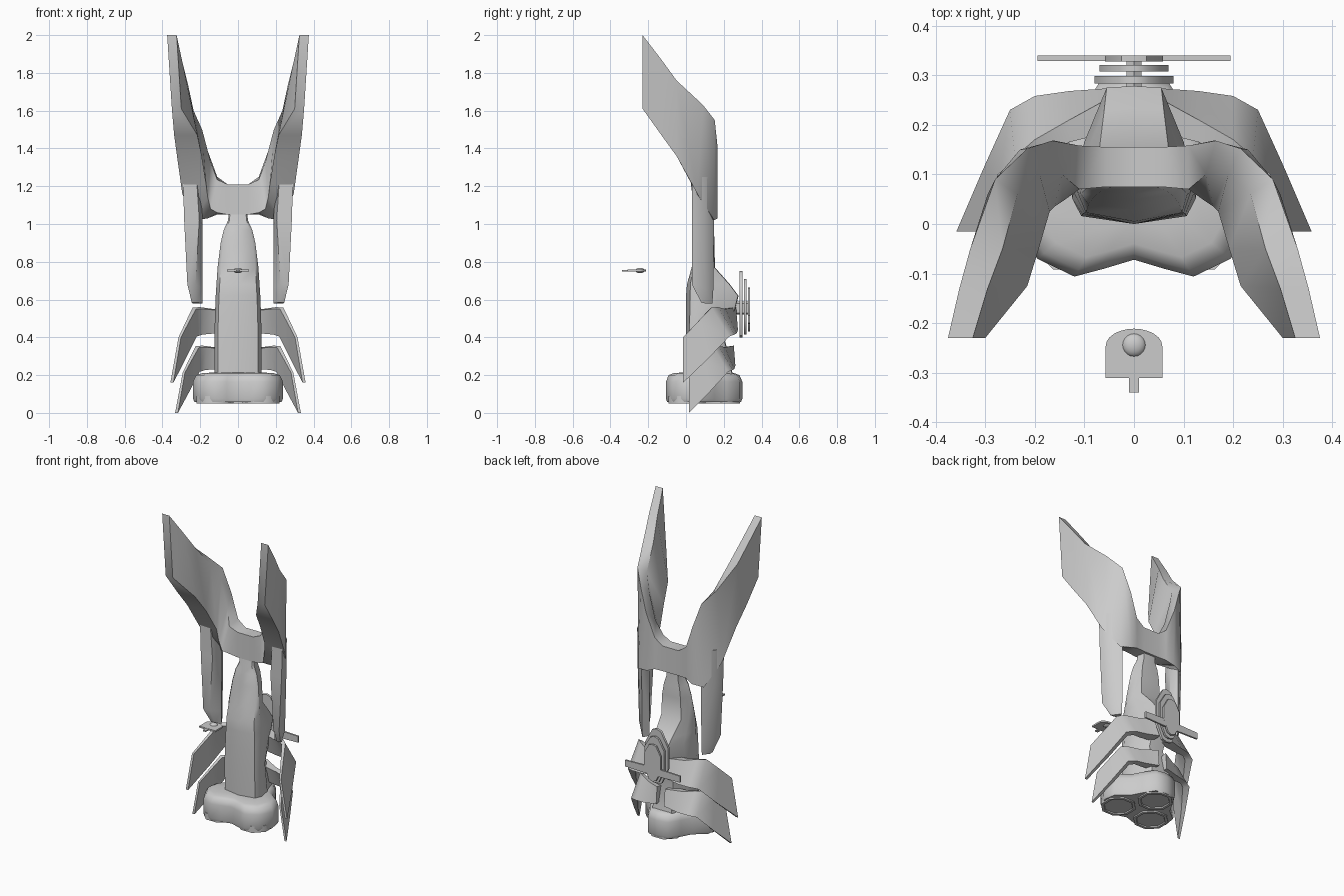
import bpy, bmesh, math

grey = bpy.data.materials.new("plain grey")
grey.diffuse_color = (0.6, 0.6, 0.6, 1)


def make(name, bm, mirror=False):
    bmesh.ops.recalc_face_normals(bm, faces=bm.faces)
    me = bpy.data.meshes.new(name)
    bm.to_mesh(me)
    bm.free()
    ob = bpy.data.objects.new(name, me)
    bpy.context.collection.objects.link(ob)
    me.materials.append(grey)
    if mirror:
        m = ob.modifiers.new("mirror", 'MIRROR')
        m.use_clip = True
    return ob


def loft(name, rings, mirror=False, cap_start=True, cap_end=True):
    bm = bmesh.new()
    vs = [[bm.verts.new(p) for p in r] for r in rings]
    n = len(rings[0])
    for a, b in zip(vs, vs[1:]):
        for i in range(n):
            j = (i + 1) % n
            bm.faces.new((a[i], a[j], b[j], b[i]))
    if cap_start:
        bm.faces.new(vs[0])
    if cap_end:
        bm.faces.new(vs[-1])
    return make(name, bm, mirror)


def sym(half):
    """Close a half outline (x >= 0, ends on x = 0) into a full loop."""
    return half + [(-x, v) for x, v in reversed(half) if x > 0]


def plate_y(name, half, y0, y1):
    o = sym(half)
    return loft(name, [[(x, y, z) for x, z in o] for y in (y0, y1)])


def plate_z(name, o, z0, z1):
    return loft(name, [[(x, y, z) for x, y in o] for z in (z0, z1)])


# central body: z, half width, front y, back half width, back y
levels = [(0.18, .125, .0, .07, .25), (0.40, .125, .0, .05, .20), (0.52, .122, .0, .055, .25),
          (0.62, .118, .0, .055, .275), (0.68, .114, .005, .06, .23), (0.77, .108, .03, .07, .15),
          (0.90, .092, .05, .065, .148), (0.97, .075, .06, .055, .145),
          (1.02, .052, .07, .04, .14), (1.08, .05, .08, .04, .14)]
rings = []
for z, w, yf, wb, yb in levels:
    d = yb - yf
    half = [(0, yf), (w * .85, yf + d * .08), (w, yf + d * .26), (w * .85, yf + d * .6), (wb, yb), (0, yb + .003)]
    rings.append([(x, y, z) for x, y in sym(half)])
loft("central_body", rings)

# tall swept horns joined by the bridge
# each section: outer bottom, outer top, inner top, inner bottom
horn = [
    [(0, .155, 1.05), (0, .155, 1.21), (0, .075, 1.21), (0, .075, 1.05)],
    [(.055, .155, 1.05), (.055, .155, 1.21), (.055, .075, 1.21), (.055, .075, 1.05)],
    [(.11, .158, 1.05), (.11, .158, 1.25), (.11, .07, 1.235), (.11, .07, 1.06)],
    [(.16, .168, 1.03), (.165, .168, 1.40), (.145, .10, 1.33), (.145, .045, 1.08)],
    [(.23, .15, 1.02), (.215, .152, 1.55), (.19, .10, 1.50), (.16, .035, 1.14)],
    [(.295, .06, 1.16), (.28, .09, 1.63), (.235, .06, 1.60), (.17, .025, 1.22)],
    [(.323, -.05, 1.36), (.33, -.05, 1.76), (.265, -.05, 1.74), (.192, -.05, 1.36)],
    [(.338, -.13, 1.47), (.352, -.13, 1.87), (.295, -.13, 1.86), (.215, -.125, 1.47)],
    [(.35, -.23, 1.61), (.375, -.23, 2.0), (.325, -.23, 2.0), (.30, -.23, 1.61)],
]
loft("horns_and_bridge", horn, True, cap_start=False)

# hanging lower blades under the horns
blade = [
    [(.292, .032, 1.25), (.275, .10, 1.25), (.215, .148, 1.25), (.19, .10, 1.25), (.22, .032, 1.25)],
    [(.285, .032, 1.02), (.272, .10, 1.02), (.21, .148, 1.02), (.188, .10, 1.02), (.205, .035, 1.02)],
    [(.268, .032, .68), (.262, .10, .66), (.21, .145, .66), (.188, .10, .66), (.225, .035, .68)],
    [(.245, .08, .585), (.24, .10, .58), (.21, .14, .58), (.188, .10, .58), (.22, .08, .585)],
]
loft("hanging_blades", blade, True)

# two pairs of side fins, the lower pair a smaller copy of the upper
# each section: back low, back top, front top, front low
fin = [
    [(.03, .275, .44), (.03, .265, .56), (.03, .19, .55), (.03, .20, .44)],
    [(.13, .268, .42), (.13, .21, .55), (.13, .165, .545), (.13, .21, .42)],
    [(.20, .258, .415), (.20, .17, .56), (.18, .145, .55), (.185, .215, .415)],
    [(.25, .23, .405), (.24, .135, .558), (.222, .125, .55), (.218, .20, .405)],
    [(.30, .12, .29), (.275, .065, .485), (.26, .06, .48), (.275, .11, .29)],
    [(.358, -.015, .16), (.315, -.015, .40), (.302, -.015, .40), (.342, -.015, .16)],
]
loft("upper_side_fins", fin, True)
low = [[(x * .93, (y + .015) * .85 + .015, (z - .16) * .89) for x, y, z in s] for s in fin]
loft("lower_side_fins", low, True)

# three-lobed engine base
half = [(0, -.072), (.06, -.09), (.12, -.106), (.195, -.07), (.238, .01), (.225, .09), (.15, .15),
        (.115, .215), (.07, .285), (0, .298)]
outline = sym(half)
rings = []
for z, s in [(.058, .97), (.075, 1), (.165, 1), (.20, .93), (.21, .8), (.215, .5)]:
    rings.append([(x * s, .09 + (y - .09) * s, z) for x, y in outline])
loft("engine_base", rings)


# three octagonal nozzle rims
def octagon(cx, cy, r, z):
    return [(cx + r * math.cos(math.radians(22.5 + 45 * i)),
             cy + r * math.sin(math.radians(22.5 + 45 * i)), z) for i in range(8)]


for name, cx, cy in [("nozzle_left", -.122, .005), ("nozzle_right", .122, .005), ("nozzle_rear", 0, .19)]:
    loft(name, [octagon(cx, cy, r, z) for r, z in [(.105, .09), (.105, .05), (.088, .05), (.085, .057)]])

# stacked plates on the back
plate_y("back_plate_large", [(0, .75), (.03, .74), (.08, .65), (.08, .51), (.035, .41), (0, .40)], .283, .298)
plate_y("back_plate_medium", [(0, .71), (.028, .70), (.07, .63), (.07, .51), (.03, .425), (0, .415)], .307, .32)
plate_y("back_plate_small", [(0, .665), (.025, .66), (.058, .60), (.058, .51), (.025, .44), (0, .43)], .328, .34)
plate_y("back_crossbar", [(0, .52), (.195, .515), (.195, .475), (0, .47)], .3285, .3395)
plate_y("back_hub", [(0, .59), (.015, .58), (.015, .53), (0, .52)], .26, .33)

# small floating control piece in front
arc = [(.057 * math.cos(a), -.246 + .035 * math.sin(a)) for a in [math.pi * i / 12 for i in range(13)]]
plate_z("control_plate", [(-.057, -.31), (.057, -.31)] + arc, .748, .758)
plate_z("control_stem", [(-.01, -.34), (.01, -.34), (.01, -.305), (-.01, -.305)], .749, .757)
bm = bmesh.new()
bmesh.ops.create_uvsphere(bm, u_segments=20, v_segments=10, radius=.024)
for v in bm.verts:
    v.co.z = v.co.z * .6 + .754
    v.co.y -= .244
make("control_button", bm)

# smooth shading, sharp at strong edges
for ob in bpy.data.objects:
    ob.select_set(True)
    bpy.context.view_layer.objects.active = ob
bpy.ops.object.shade_smooth_by_angle(angle=math.radians(48))
